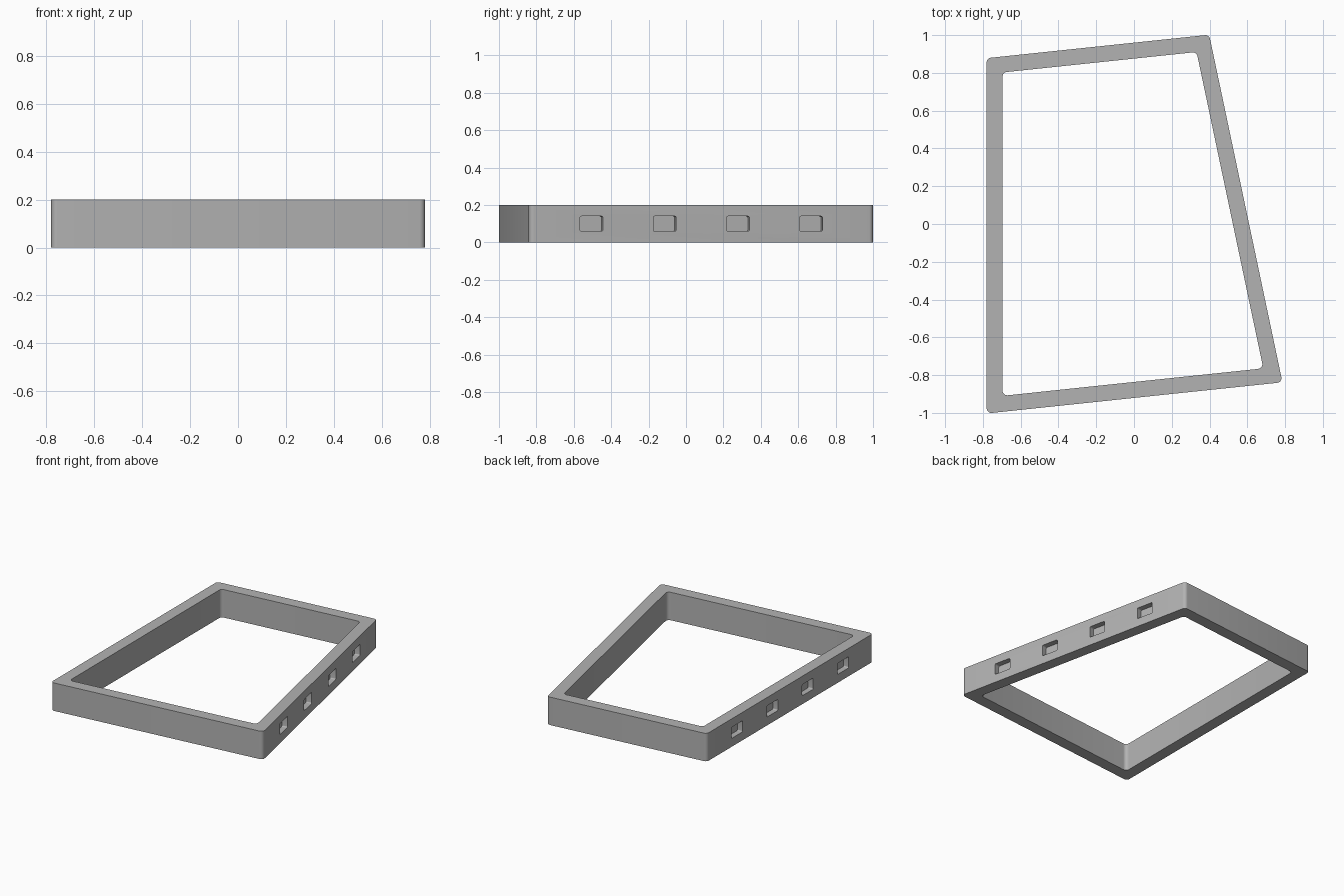
import bpy, bmesh
from math import pi, cos, sin, atan2
from mathutils import Vector, Matrix

if "Cube" in bpy.data.objects:
    bpy.data.objects.remove(bpy.data.objects["Cube"])

HEIGHT, WALL, STEPS = 0.2, 0.084, 6

grey = bpy.data.materials.new("plain grey")
grey.use_nodes = True
colour = (0.45, 0.45, 0.45, 1)
grey.diffuse_color = colour
grey.node_tree.nodes["Principled BSDF"].inputs["Base Color"].default_value = colour


def corners(points):
    """Each corner of a counter-clockwise outline with its two inward normals."""
    for i, p in enumerate(points):
        a = (p - points[i - 1]).normalized()
        b = (points[(i + 1) % len(points)] - p).normalized()
        yield p, Vector((-a.y, a.x)), Vector((-b.y, b.x))


def inset(points, d):
    return [p + (m + n) * d / (1 + m.dot(n)) for p, m, n in corners(points)]


def rounded(points, radius):
    out = []
    for p, m, n in corners(points):
        centre = p + (m + n) * radius / (1 + m.dot(n))
        start = atan2(-m.y, -m.x)
        turn = (atan2(-n.y, -n.x) - start) % (2 * pi)
        for k in range(STEPS + 1):
            a = start + turn * k / STEPS
            out.append(centre + Vector((cos(a), sin(a))) * radius)
    return out


def add_object(name, bm):
    bmesh.ops.recalc_face_normals(bm, faces=bm.faces)
    mesh = bpy.data.meshes.new(name)
    bm.to_mesh(mesh)
    bm.free()
    mesh.materials.append(grey)
    obj = bpy.data.objects.new(name, mesh)
    bpy.context.collection.objects.link(obj)
    return obj


# Four-sided frame: rounded outer and inner outlines joined into a tube
outline = [Vector(p) for p in
           ((-0.78, -1.003), (0.786, -0.838), (0.398, 1.002), (-0.78, 0.878))]
bm = bmesh.new()
outer, inner = rounded(outline, 0.025), rounded(inset(outline, WALL), 0.025)
loops = [[bm.verts.new((p.x, p.y, z)) for p in ring]
         for ring, z in ((outer, 0), (outer, HEIGHT), (inner, HEIGHT), (inner, 0))]
for r in range(4):
    low, high = loops[r], loops[(r + 1) % 4]
    for i in range(len(low)):
        bm.faces.new((low[i - 1], low[i], high[i], high[i - 1]))
frame = add_object("frame", bm)

# Pocket cutters: four rounded blocks along each long side wall
bm = bmesh.new()
w, h, depth = 0.0625, 0.04, 0.04
slot = rounded([Vector(p) for p in ((-w, -h), (w, -h), (w, h), (-w, h))], 0.008)
for start, end in ((outline[1], outline[2]), (outline[3], outline[0])):
    along = (end - start).normalized().to_3d()
    up = Vector((0, 0, 1))
    out = along.cross(up)
    for k in range(4):
        place = ((start + end) / 2).to_3d() + along * (k - 1.5) * 0.4 + up * 0.1
        ends = [[bm.verts.new(place + along * p.x + up * p.y + out * d) for p in slot]
                for d in (-depth, depth)]
        bm.faces.new(ends[0])
        bm.faces.new(ends[1])
        for i in range(len(slot)):
            bm.faces.new((ends[0][i - 1], ends[0][i], ends[1][i], ends[1][i - 1]))
cutter = add_object("pocket_cutter", bm)
cutter.hide_render = True

# Cut the pockets and drop the cutter
cut = frame.modifiers.new("pockets", 'BOOLEAN')
cut.operation = 'DIFFERENCE'
cut.solver = 'EXACT'
cut.object = cutter
bpy.ops.object.select_all(action='DESELECT')
frame.select_set(True)
bpy.context.view_layer.objects.active = frame
bpy.ops.object.modifier_apply(modifier=cut.name)
bpy.data.objects.remove(cutter)
bpy.ops.object.shade_smooth_by_angle(angle=pi / 6)
